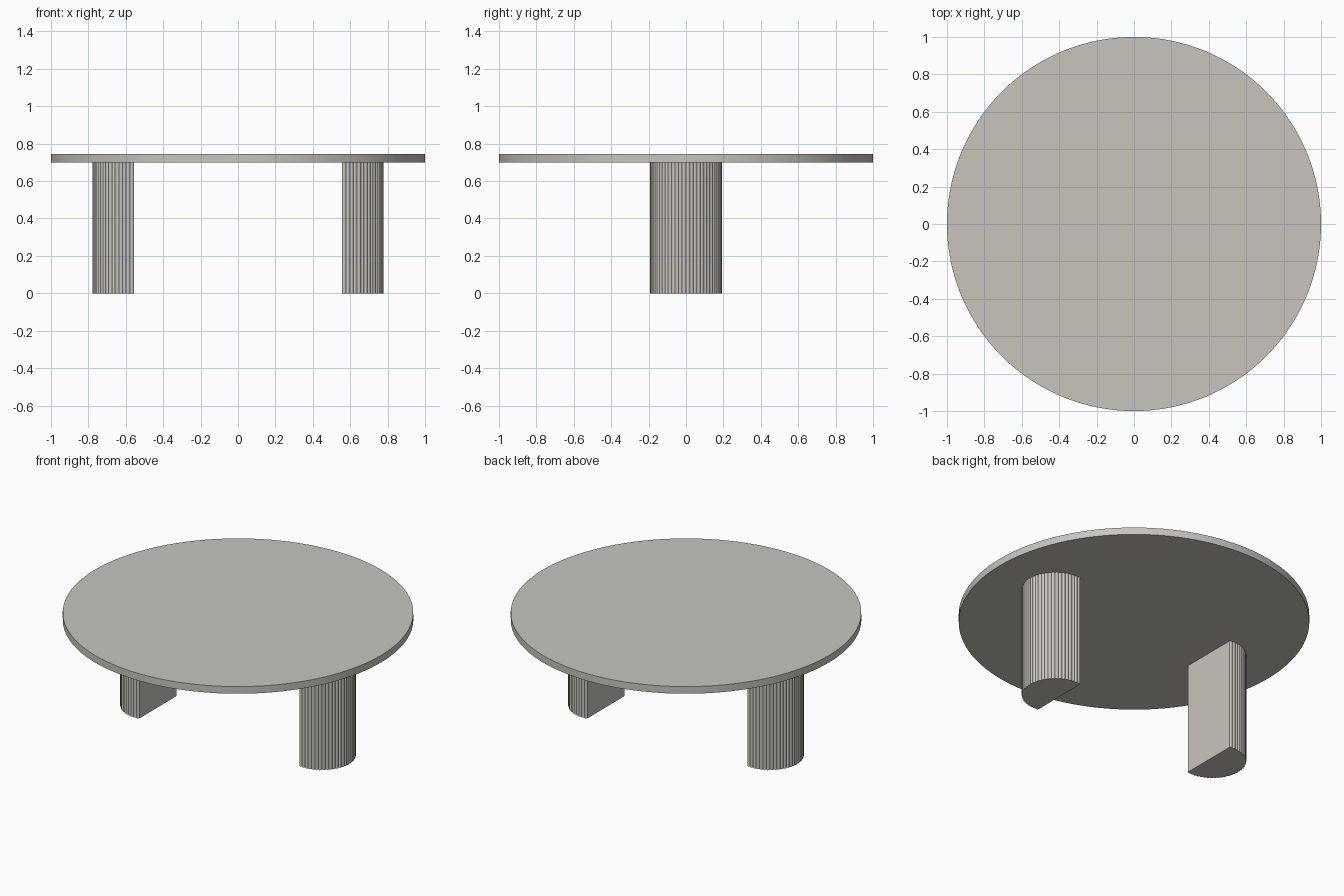
import bpy, bmesh, math

if "Cube" in bpy.data.objects:
    bpy.data.objects.remove(bpy.data.objects["Cube"])

stone = bpy.data.materials.new("warm_grey")
stone.diffuse_color = (0.58, 0.56, 0.51, 1)
stone.use_nodes = True
stone.node_tree.nodes["Principled BSDF"].inputs["Base Color"].default_value = stone.diffuse_color


def prism(name, outline, z0, z1):
    """Extrude a closed counter-clockwise outline from z0 to z1."""
    bm = bmesh.new()
    base = bm.faces.new([bm.verts.new((x, y, z0)) for x, y in outline])
    top = bmesh.ops.extrude_face_region(bm, geom=[base])["geom"]
    verts = [g for g in top if isinstance(g, bmesh.types.BMVert)]
    bmesh.ops.translate(bm, verts=verts, vec=(0, 0, z1 - z0))
    bmesh.ops.recalc_face_normals(bm, faces=bm.faces)
    mesh = bpy.data.meshes.new(name)
    bm.to_mesh(mesh)
    bm.free()
    mesh.materials.append(stone)
    obj = bpy.data.objects.new(name, mesh)
    bpy.context.collection.objects.link(obj)
    return obj


# Round table top
N = 128
prism("table_top", [(math.cos(2 * math.pi * i / N), math.sin(2 * math.pi * i / N))
                    for i in range(N)], 0.70, 0.745)

# Half-round legs: finely reeded outside, flat inner face at x = 0.557
R, CX, FLAT = 0.192, 0.586, 0.557
REEDS, STEPS, DEPTH = 32, 4, 0.005
half_arc = math.acos((FLAT - CX) / R)
count = REEDS * STEPS
outline = []
for i in range(count + 1):
    a = -half_arc + 2 * half_arc * i / count
    r = R - DEPTH * (1 - math.sin(math.pi * (i % STEPS) / STEPS))
    x = FLAT if i in (0, count) else max(FLAT, CX + r * math.cos(a))
    outline.append((x, r * math.sin(a)))

for name, side in (("right_leg", 1), ("left_leg", -1)):
    prism(name, [(side * x, side * y) for x, y in outline], 0.0, 0.70)
